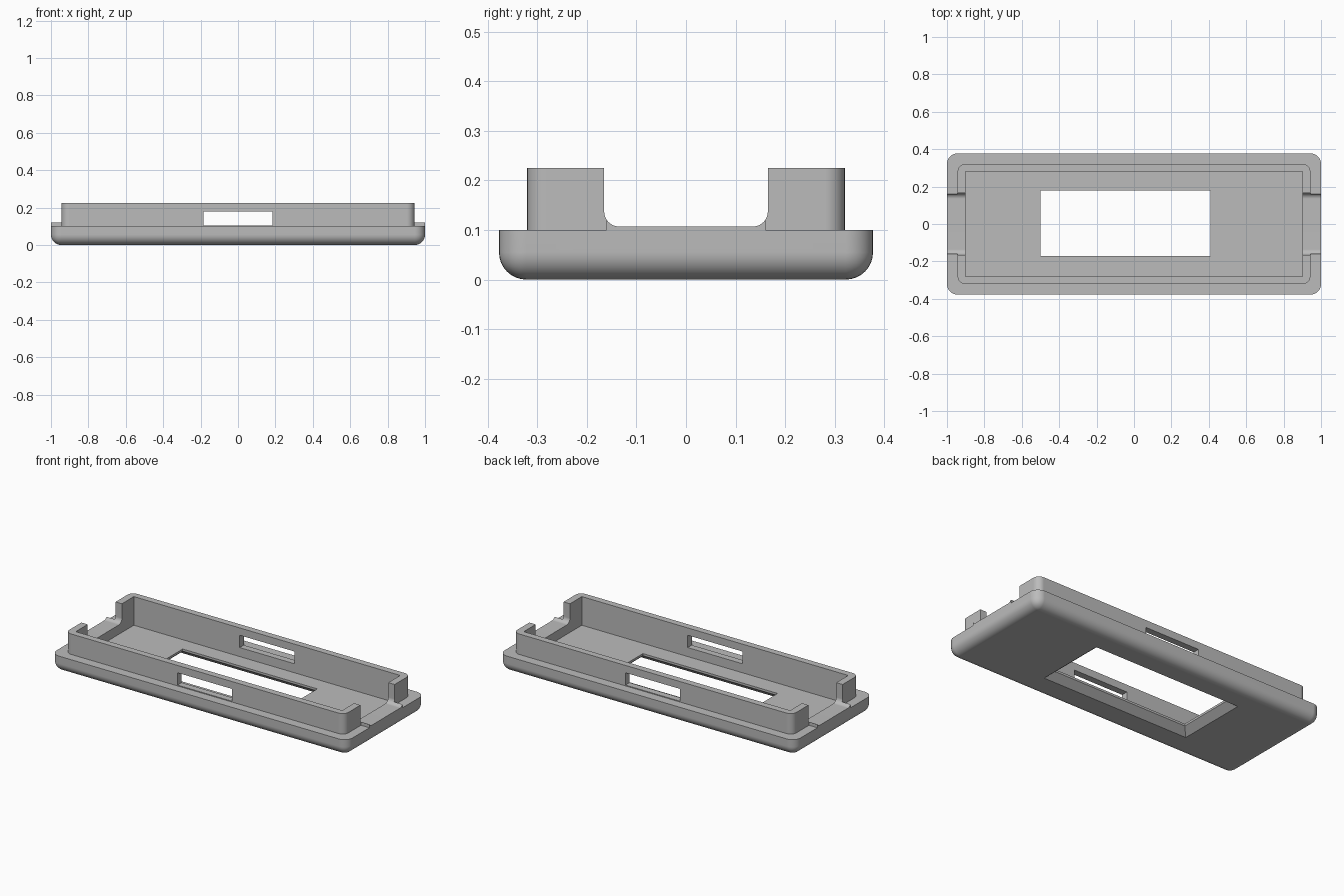
import bpy, bmesh, math

if "Cube" in bpy.data.objects:
    bpy.data.objects.remove(bpy.data.objects["Cube"], do_unlink=True)

HALF_X, HALF_Y = 1.0, 0.377
FLOOR, FLANGE, TOP = 0.05, 0.10, 0.225


def to_object(bm, name):
    bmesh.ops.recalc_face_normals(bm, faces=bm.faces[:])
    mesh = bpy.data.meshes.new(name)
    bm.to_mesh(mesh)
    bm.free()
    ob = bpy.data.objects.new(name, mesh)
    bpy.context.scene.collection.objects.link(ob)
    return ob


def block(name, lo, hi, radius=0.0, pick=None, segments=8):
    """Box between two corners, with chosen edges rounded."""
    bm = bmesh.new()
    bmesh.ops.create_cube(bm, size=1)
    for v in bm.verts:
        for i in range(3):
            v.co[i] = lo[i] if v.co[i] < 0 else hi[i]
    if radius:
        edges = [e for e in bm.edges if pick(*[v.co for v in e.verts])]
        bmesh.ops.bevel(bm, geom=edges, offset=radius, segments=segments,
                        profile=0.5, affect='EDGES')
    return to_object(bm, name)


def vertical(a, b):
    return abs(a.z - b.z) > 0.01


def combine(target, tool, operation):
    """Apply a boolean and discard the tool."""
    mod = target.modifiers.new("shape", 'BOOLEAN')
    mod.object, mod.operation, mod.solver = tool, operation, 'EXACT'
    bpy.context.view_layer.update()
    graph = bpy.context.evaluated_depsgraph_get()
    mesh = bpy.data.meshes.new_from_object(target.evaluated_get(graph))
    target.modifiers.clear()
    target.data = mesh
    bpy.data.objects.remove(tool, do_unlink=True)


# Base tray with rounded corners and underside
shell = block("bezel_shell", (-HALF_X, -HALF_Y, 0), (HALF_X, HALF_Y, FLANGE), 0.055,
              lambda a, b: vertical(a, b) or max(a.z, b.z) < 0.01)

# Raised rim and the low pads across both ends
rim = block("rim", (-0.943, -0.32, 0.07), (0.943, 0.32, TOP), 0.04, vertical)
combine(shell, rim, 'UNION')
pads = block("end_pads", (-HALF_X, -0.16, 0.07), (HALF_X, 0.16, 0.135))
combine(shell, pads, 'UNION')

# Inner cavity
cavity = block("cavity", (-0.9, -0.28, FLOOR), (0.9, 0.28, 0.4))
combine(shell, cavity, 'DIFFERENCE')

# End gaps with filleted bottom corners
gap = block("end_gap", (-1.2, -0.165, 0.107), (1.2, 0.165, 0.4), 0.03,
            lambda a, b: abs(a.x - b.x) > 0.1 and max(a.z, b.z) < 0.2)
combine(shell, gap, 'DIFFERENCE')

# Latch slots through the front and back walls
slots = block("latch_slots", (-0.185, -0.35, 0.105), (0.185, 0.35, 0.18))
combine(shell, slots, 'DIFFERENCE')

# Window through the floor, flared towards the underside
window = block("window", (-0.5, -0.17, -0.1), (0.41, 0.18, 0.2))
combine(shell, window, 'DIFFERENCE')
flare = block("window_flare", (-0.5, -0.17, -0.04), (0.41, 0.18, 0.037))
for v in flare.data.vertices:
    if v.co.z < 0:
        v.co.x += math.copysign(0.09, v.co.x)
        v.co.y += math.copysign(0.09, v.co.y)
combine(shell, flare, 'DIFFERENCE')

# Plain grey plastic
grey = bpy.data.materials.new("grey_plastic")
grey.use_nodes = True
colour = (0.5, 0.5, 0.5, 1)
grey.diffuse_color = colour
grey.node_tree.nodes["Principled BSDF"].inputs["Base Color"].default_value = colour
shell.data.materials.clear()
shell.data.materials.append(grey)

# Smooth the rounded parts, keep the edges crisp
bpy.ops.object.select_all(action='DESELECT')
shell.select_set(True)
bpy.context.view_layer.objects.active = shell
bpy.ops.object.shade_smooth_by_angle(angle=math.radians(25))
normals = shell.modifiers.new("flat_face_normals", 'WEIGHTED_NORMAL')
normals.keep_sharp = True
